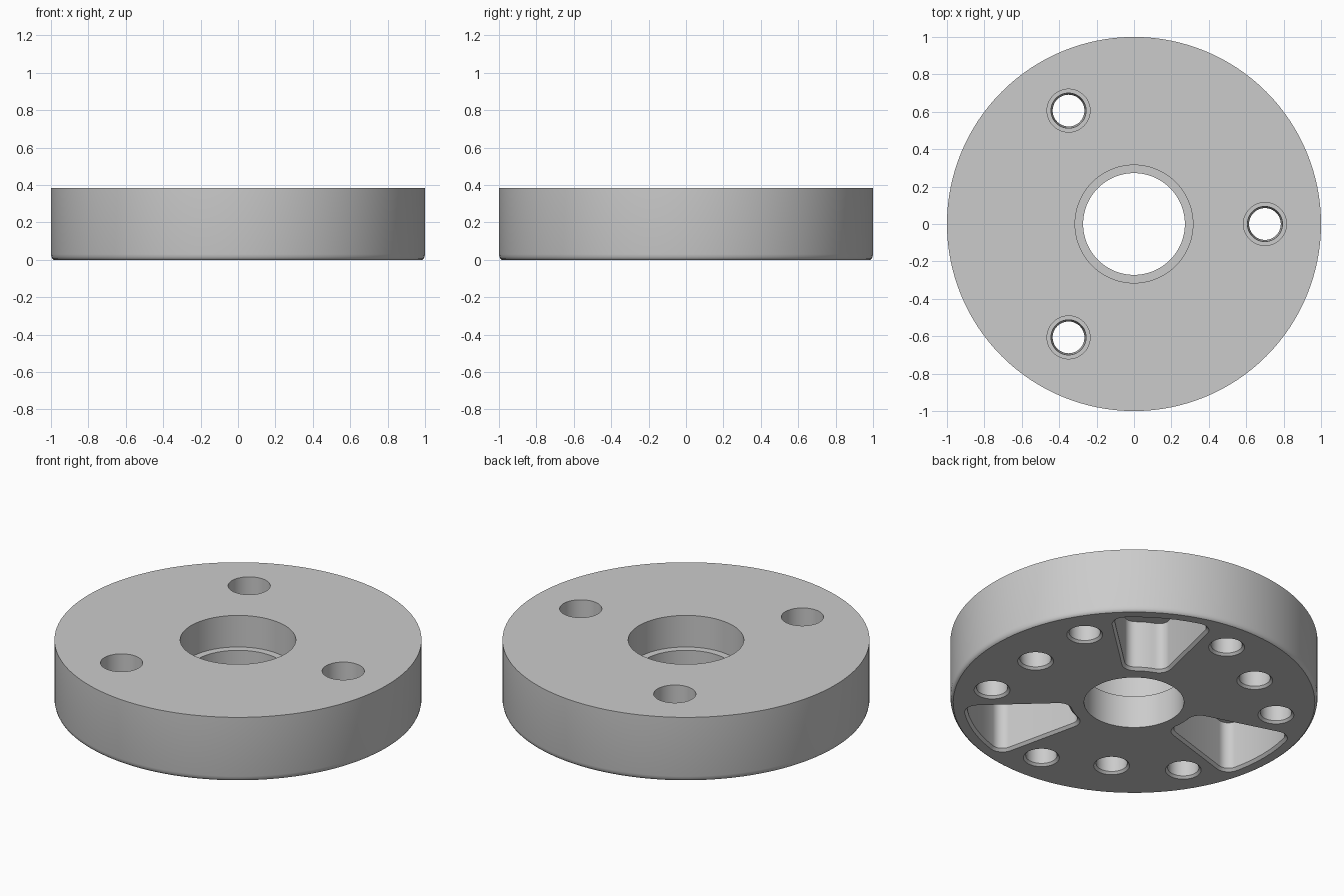
import bpy, bmesh
from math import sin, cos, asin, pi, radians

cube = bpy.data.objects.get("Cube")
if cube:
    bpy.data.objects.remove(cube, do_unlink=True)

HEIGHT = 0.385
STEP = 0.195          # height of the shoulders inside the bores
TOP = HEIGHT + 0.05   # cutters run past the surfaces


def circle(r, z, x=0, y=0, n=48):
    return [(x + r * cos(2 * pi * i / n), y + r * sin(2 * pi * i / n), z) for i in range(n)]


def loft(bm, rings):
    """Closed solid through rings listed from bottom to top."""
    loops = [[bm.verts.new(p) for p in ring] for ring in rings]
    n = len(loops[0])
    for low, high in zip(loops, loops[1:]):
        for i in range(n):
            j = (i + 1) % n
            bm.faces.new((low[i], low[j], high[j], high[i]))
    bm.faces.new(loops[0][::-1])
    bm.faces.new(loops[-1])


def lathe(bm, profile, x=0, y=0, n=48):
    loft(bm, [circle(r, z, x, y, n) for r, z in profile])


def sector(angle, z, grow, r_in=0.36, r_out=0.915, half=radians(17), c=0.06, seg=6):
    """Ring sector outline with rounded corners, grown outward by an offset."""
    d = c + grow
    ri, ro = r_in + c, r_out - c
    ai, ao = half - asin(c / ri), half - asin(c / ro)
    side = half + pi / 2
    pts = []

    def corner(r, a, start, end):
        for i in range(seg + 1):
            t = start + (end - start) * i / seg
            pts.append((r * cos(a) + d * cos(t), r * sin(a) + d * sin(t)))

    def arc(r, a):
        for i in range(1, seg):
            t = -a + 2 * a * i / seg
            pts.append((r * cos(t), r * sin(t)))

    corner(ro, -ao, -side, -ao)
    arc(ro + d, ao)
    corner(ro, ao, ao, side)
    corner(ri, ai, side, ai + pi)
    arc(ri - d, -ai)
    corner(ri, -ai, -ai - pi, -side)
    ca, sa = cos(angle), sin(angle)
    return [(x * ca - y * sa, x * sa + y * ca, z) for x, y in pts]


def make_object(name, bm):
    bmesh.ops.recalc_face_normals(bm, faces=bm.faces)
    mesh = bpy.data.meshes.new(name)
    bm.to_mesh(mesh)
    bm.free()
    obj = bpy.data.objects.new(name, mesh)
    bpy.context.collection.objects.link(obj)
    return obj


# Solid disc with a small rounded lower edge
bm = bmesh.new()
lathe(bm, [(0.985, 0), (0.992, 0.005), (0.997, 0.015), (1, 0.03), (1, HEIGHT)], n=128)
disc = make_object("flange_disc", bm)

# Cutters: stepped centre bore, stepped bolt holes, blind holes and pockets
bm = bmesh.new()
lathe(bm, [(0.272, -0.05), (0.272, STEP), (0.315, STEP), (0.315, TOP)], n=96)
hole = [(0.118, -0.02), (0.098, 0), (0.085, 0.013)]
for k in range(3):
    a = k * 2 * pi / 3
    lathe(bm, hole + [(0.094, STEP), (0.115, STEP), (0.115, TOP)], 0.7 * cos(a), 0.7 * sin(a))
    for b in (a - pi / 6, a + pi / 6):
        lathe(bm, hole + [(0.085, 0.29)], 0.785 * cos(b), 0.785 * sin(b))
    loft(bm, [sector(a + pi / 3, z, g) for z, g in ((-0.02, 0.035), (0.015, 0), (0.3, 0))])
cutter = make_object("hole_cutter", bm)
cutter.hide_render = True

# Cut the holes
mod = disc.modifiers.new("holes", 'BOOLEAN')
mod.operation = 'DIFFERENCE'
mod.solver = 'EXACT'
mod.object = cutter
for o in bpy.context.selected_objects:
    o.select_set(False)
bpy.context.view_layer.objects.active = disc
disc.select_set(True)
bpy.ops.object.modifier_apply(modifier=mod.name)
bpy.data.objects.remove(cutter, do_unlink=True)

# Plain grey metal
mat = bpy.data.materials.new("plain_grey")
mat.use_nodes = True
grey = (0.6, 0.6, 0.6, 1)
mat.diffuse_color = grey
mat.node_tree.nodes["Principled BSDF"].inputs["Base Color"].default_value = grey
disc.data.materials.clear()
disc.data.materials.append(mat)
bpy.ops.object.shade_smooth_by_angle(angle=radians(30))
